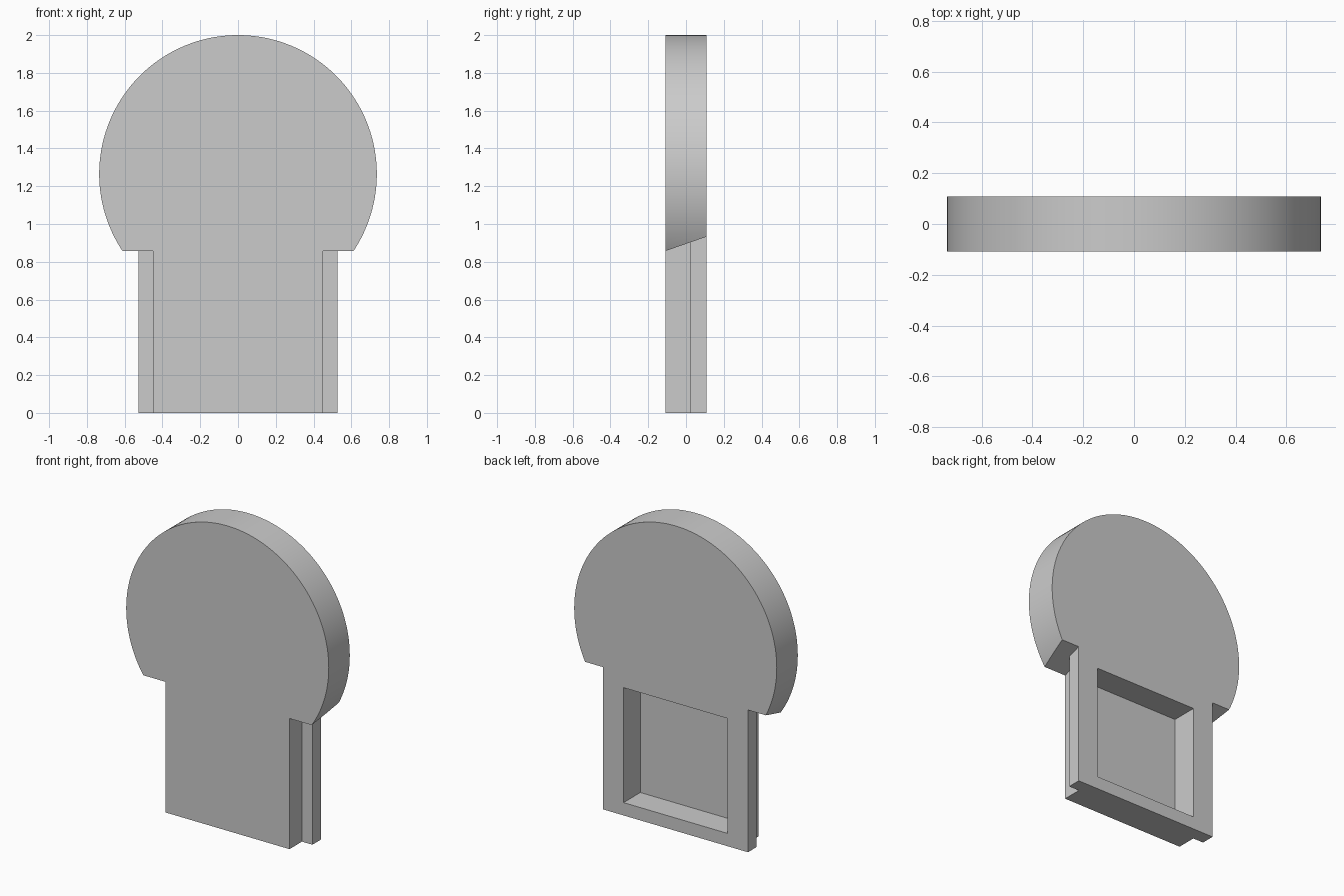
import bpy
import bmesh
import math
from mathutils import Vector

if "Cube" in bpy.data.objects:
    bpy.data.objects.remove(bpy.data.objects["Cube"])

HALF = 0.109                     # half thickness of the plate
RADIUS = 0.735                   # round head
CENTRE_Z = 2 - RADIUS
SHOULDER_FRONT, SHOULDER_BACK = 0.857, 0.933

grey = bpy.data.materials.new("plain grey")
grey.use_nodes = True
colour = (0.6, 0.6, 0.6, 1)
grey.diffuse_color = colour
grey.node_tree.nodes["Principled BSDF"].inputs["Base Color"].default_value = colour


def extrude_profile(name, points, direction, cut=None):
    """Solid made by sweeping a closed outline, optionally trimmed by a plane."""
    bm = bmesh.new()
    face = bm.faces.new([bm.verts.new(p) for p in points])
    swept = bmesh.ops.extrude_face_region(bm, geom=[face], use_keep_orig=True)
    moved = [v for v in swept["geom"] if isinstance(v, bmesh.types.BMVert)]
    bmesh.ops.translate(bm, verts=moved, vec=direction)
    if cut:
        result = bmesh.ops.bisect_plane(
            bm, geom=bm.verts[:] + bm.edges[:] + bm.faces[:],
            plane_co=cut[0], plane_no=cut[1], clear_inner=True)
        rim = [e for e in result["geom_cut"] if isinstance(e, bmesh.types.BMEdge)]
        bmesh.ops.contextual_create(bm, geom=rim)
    bmesh.ops.recalc_face_normals(bm, faces=bm.faces[:])
    mesh = bpy.data.meshes.new(name)
    bm.to_mesh(mesh)
    bm.free()
    mesh.materials.append(grey)
    obj = bpy.data.objects.new(name, mesh)
    bpy.context.collection.objects.link(obj)
    return obj


def combine(target, other, operation):
    """Apply a boolean and discard the second solid."""
    mod = target.modifiers.new(operation, "BOOLEAN")
    mod.operation, mod.object, mod.solver = operation, other, "EXACT"
    bpy.context.view_layer.objects.active = target
    bpy.ops.object.modifier_apply(modifier=mod.name)
    bpy.data.objects.remove(other)


# Round head, trimmed underneath by a plane that rises toward the back
steps = 144
circle = [(RADIUS * math.sin(a), -HALF, CENTRE_Z + RADIUS * math.cos(a))
          for a in (2 * math.pi * i / steps for i in range(steps))]
slope = Vector((0, SHOULDER_FRONT - SHOULDER_BACK, 2 * HALF)).normalized()
body = extrude_profile("round_top_panel", circle, (0, 2 * HALF, 0),
                       (Vector((0, -HALF, SHOULDER_FRONT)), slope))

# Stem with a narrow front and wider flanges along the back
half_outline = [(0.45, -HALF), (0.45, 0.02), (0.526, 0.02), (0.526, HALF)]
outline = half_outline + [(-x, y) for x, y in reversed(half_outline)]
stem = extrude_profile("stem", [(x, y, 0) for x, y in outline], (0, 0, 1.1))
combine(body, stem, "UNION")

# Square pocket in the back of the stem
pocket_outline = [(-0.377, -0.065, 0.084), (0.377, -0.065, 0.084),
                  (0.377, -0.065, 0.838), (-0.377, -0.065, 0.838)]
pocket = extrude_profile("pocket_cutter", pocket_outline, (0, 0.4, 0))
pocket.hide_render = True
combine(body, pocket, "DIFFERENCE")

# Merge flat faces and shade the curved rim smoothly
bm = bmesh.new()
bm.from_mesh(body.data)
bmesh.ops.remove_doubles(bm, verts=bm.verts[:], dist=0.0001)
bmesh.ops.dissolve_limit(bm, angle_limit=math.radians(0.5),
                         verts=bm.verts[:], edges=bm.edges[:])
bm.to_mesh(body.data)
bm.free()
bpy.ops.object.select_all(action="DESELECT")
body.select_set(True)
bpy.context.view_layer.objects.active = body
bpy.ops.object.shade_smooth_by_angle(angle=math.radians(30))
